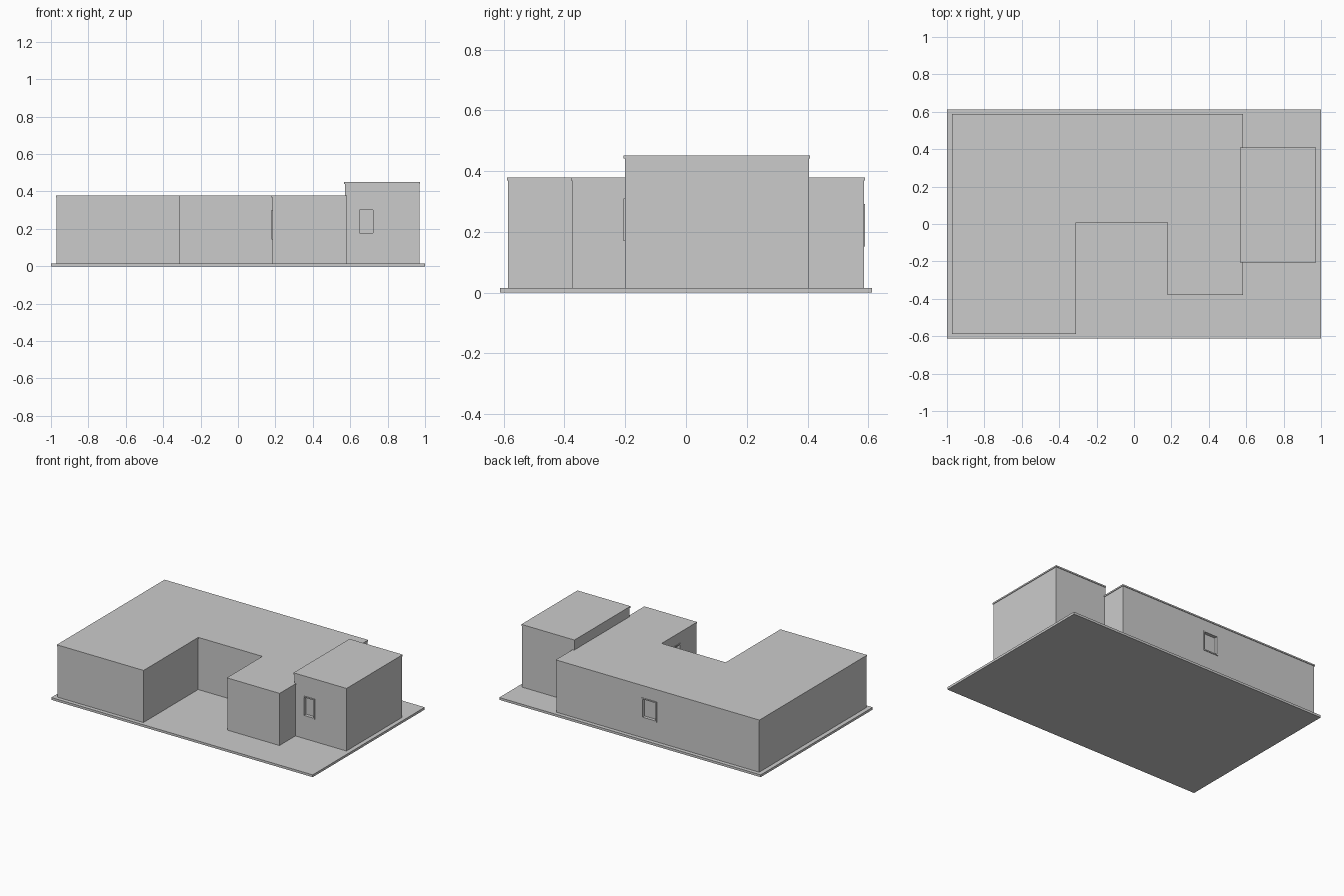
import bpy, bmesh
from mathutils import Matrix, Vector
import math

if "Cube" in bpy.data.objects:
    bpy.data.objects.remove(bpy.data.objects["Cube"])

grey = bpy.data.materials.new("light grey")
grey.diffuse_color = (0.6, 0.6, 0.6, 1)
grey.use_nodes = True
grey.node_tree.nodes["Principled BSDF"].inputs["Base Color"].default_value = grey.diffuse_color


def new_object(name, bm):
    bmesh.ops.recalc_face_normals(bm, faces=bm.faces)
    mesh = bpy.data.meshes.new(name)
    bm.to_mesh(mesh)
    bm.free()
    mesh.materials.append(grey)
    obj = bpy.data.objects.new(name, mesh)
    bpy.context.collection.objects.link(obj)
    return obj


def prism(name, outline, z0, z1):
    """Extrude a plan outline from z0 to z1."""
    bm = bmesh.new()
    face = bm.faces.new([bm.verts.new((x, y, z0)) for x, y in outline])
    top = bmesh.ops.extrude_face_region(bm, geom=[face])["geom"]
    bmesh.ops.translate(bm, vec=(0, 0, z1 - z0),
                        verts=[v for v in top if isinstance(v, bmesh.types.BMVert)])
    return new_object(name, bm)


def rect(x0, x1, y0, y1):
    return [(x0, y0), (x1, y0), (x1, y1), (x0, y1)]


def grow(outline, d):
    """Offset a right-angled, anticlockwise outline outwards by d."""
    result = []
    for i, p in enumerate(outline):
        p = Vector(p)
        a = (p - Vector(outline[i - 1])).normalized()
        b = (Vector(outline[(i + 1) % len(outline)]) - p).normalized()
        result.append(tuple(p + d * Vector((a.y + b.y, -a.x - b.x))))
    return result


def window(name, wall, centre, angle, w, h):
    """Cut a recess into the wall and set a slim frame around it."""
    place = Matrix.Translation(centre) @ Matrix.Rotation(angle, 4, 'Z')
    rim, depth = 0.008, 0.018
    # hidden cutter for the recess
    bm = bmesh.new()
    bmesh.ops.create_cube(bm, size=1, matrix=place @ Matrix.Diagonal(
        (w - 2 * rim, depth * 2, h - 2 * rim, 1)))
    cutter = new_object(name + "_cutter", bm)
    cutter.hide_render = True
    cutter.hide_viewport = True
    mod = wall.modifiers.new(name, 'BOOLEAN')
    mod.object, mod.operation, mod.solver = cutter, 'DIFFERENCE', 'EXACT'
    # frame: four bars standing slightly proud of the wall
    bm = bmesh.new()
    for s in (-1, 1):
        for pos, size in (((s * (w - rim) / 2, 0), (rim, h)),
                          ((0, s * (h - rim) / 2), (w - 2 * rim, rim))):
            bmesh.ops.create_cube(bm, size=1, matrix=place
                                  @ Matrix.Translation((pos[0], 0.002, pos[1]))
                                  @ Matrix.Diagonal((size[0], 0.012, size[1], 1)))
    new_object(name + "_frame", bm)


# ground slab
BASE = 0.016
prism("ground_slab", rect(-1, 1, -0.612, 0.612), 0, BASE)

# main building and tall block, each with a thin overhanging roof
main_plan = [(-0.97, -0.585), (-0.314, -0.585), (-0.314, 0.013), (0.184, 0.013),
             (0.184, -0.375), (0.58, -0.375), (0.58, 0.585), (-0.97, 0.585)]
tall_plan = rect(0.572, 0.97, -0.201, 0.404)
walls = {}
for name, plan, top in (("main", main_plan, 0.379), ("tall", tall_plan, 0.451)):
    walls[name] = prism(name + "_walls", plan, BASE, top - 0.01)
    prism(name + "_roof", grow(plan, 0.004), top - 0.01, top)

# windows: tall block front, rear wall, courtyard side
window("front_window", walls["tall"], (0.685, -0.201, 0.24), 0, 0.088, 0.14)
window("rear_window", walls["main"], (-0.13, 0.585, 0.222), math.pi, 0.115, 0.14)
window("courtyard_window", walls["main"], (0.184, -0.14, 0.222), -math.pi / 2, 0.12, 0.16)
